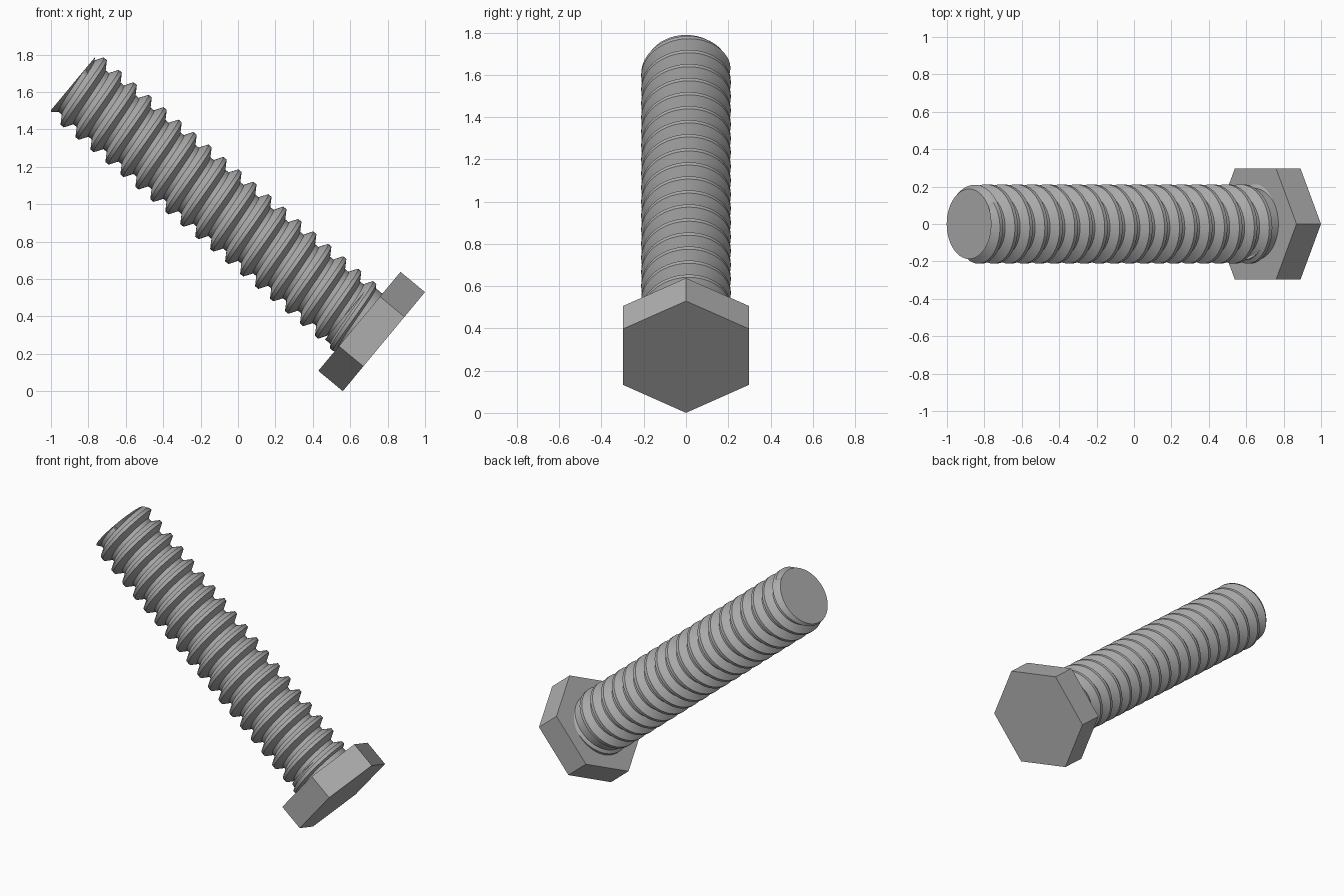
import bpy
import bmesh
import math
from mathutils import Matrix

cube = bpy.data.objects.get("Cube")
if cube:
    bpy.data.objects.remove(cube, do_unlink=True)

# Main dimensions, measured along the bolt from the outer head face
LENGTH = 2.16
HEAD_H = 0.17
HEAD_R = 0.344
CREST_R = 0.212
ROOT_R = 0.166
TIP_R = 0.187
PITCH = 0.104
FIRST_CREST = 0.24
SEGMENTS = 64

# The bolt lies tilted, with the head low on the left
POSE = Matrix.Translation((0.78, 0, 0.265)) @ Matrix.Rotation(math.radians(-50.3), 4, "Y")

steel = bpy.data.materials.new("steel_grey")
steel.use_nodes = True
colour = (0.42, 0.42, 0.42, 1)
steel.diffuse_color = colour
steel.node_tree.nodes["Principled BSDF"].inputs["Base Color"].default_value = colour


def finish(bm, name, smooth):
    bmesh.ops.recalc_face_normals(bm, faces=bm.faces)
    mesh = bpy.data.meshes.new(name)
    bm.to_mesh(mesh)
    bm.free()
    mesh.materials.append(steel)
    obj = bpy.data.objects.new(name, mesh)
    bpy.context.collection.objects.link(obj)
    obj.matrix_world = POSE
    if smooth:
        bpy.ops.object.select_all(action="DESELECT")
        obj.select_set(True)
        bpy.context.view_layer.objects.active = obj
        bpy.ops.object.shade_smooth_by_angle(angle=math.radians(25))
    return obj


def prism(name, sides, radius, start, end, smooth):
    bm = bmesh.new()
    ring = []
    for i in range(sides):
        a = math.tau * i / sides
        ring.append(bm.verts.new((radius * math.cos(a), radius * math.sin(a), start)))
    base = bm.faces.new(ring)
    top = bmesh.ops.extrude_face_region(bm, geom=[base])["geom"]
    moved = [v for v in top if isinstance(v, bmesh.types.BMVert)]
    bmesh.ops.translate(bm, verts=moved, vec=(0, 0, end - start))
    return finish(bm, name, smooth)


# Hexagonal head and the plain collar beneath it
prism("hex_head", 6, HEAD_R, 0, HEAD_H, False)
prism("collar", SEGMENTS, 0.192, HEAD_H - 0.01, 0.25, True)


def thread_point(angle, height, radius):
    # The thread is trimmed at the head and chamfered at the tip
    height = min(max(height, HEAD_H - 0.02), LENGTH)
    radius = min(radius, TIP_R + 0.7 * (LENGTH - height))
    if height in (LENGTH, HEAD_H - 0.02):
        radius = TIP_R
    return radius * math.cos(angle), radius * math.sin(angle), height


# Threaded shaft: a trapezoid profile wound along a helix
profile = [(-0.38, ROOT_R), (-0.1, CREST_R), (0.1, CREST_R), (0.38, ROOT_R)]
bm = bmesh.new()
rows = []
for turn in range(-3, 22):
    for offset, radius in profile:
        row = []
        for j in range(SEGMENTS):
            part = j / SEGMENTS
            height = FIRST_CREST + PITCH * (turn + offset + part)
            row.append(bm.verts.new(thread_point(math.tau * part, height, radius)))
        rows.append(row)

step = len(profile)
for i in range(len(rows) - step - 1):
    for j in range(SEGMENTS):
        if j < SEGMENTS - 1:
            right, upper = rows[i][j + 1], rows[i + 1][j + 1]
        else:
            # One full turn joins the next coil
            right, upper = rows[i + step][0], rows[i + step + 1][0]
        bm.faces.new((rows[i][j], right, upper, rows[i + 1][j]))

bmesh.ops.remove_doubles(bm, verts=bm.verts, dist=0.0002)
loose = [v for v in bm.verts if not v.link_faces]
bmesh.ops.delete(bm, geom=loose, context="VERTS")
bmesh.ops.holes_fill(bm, edges=[e for e in bm.edges if e.is_boundary], sides=0)
finish(bm, "threaded_shaft", True)
